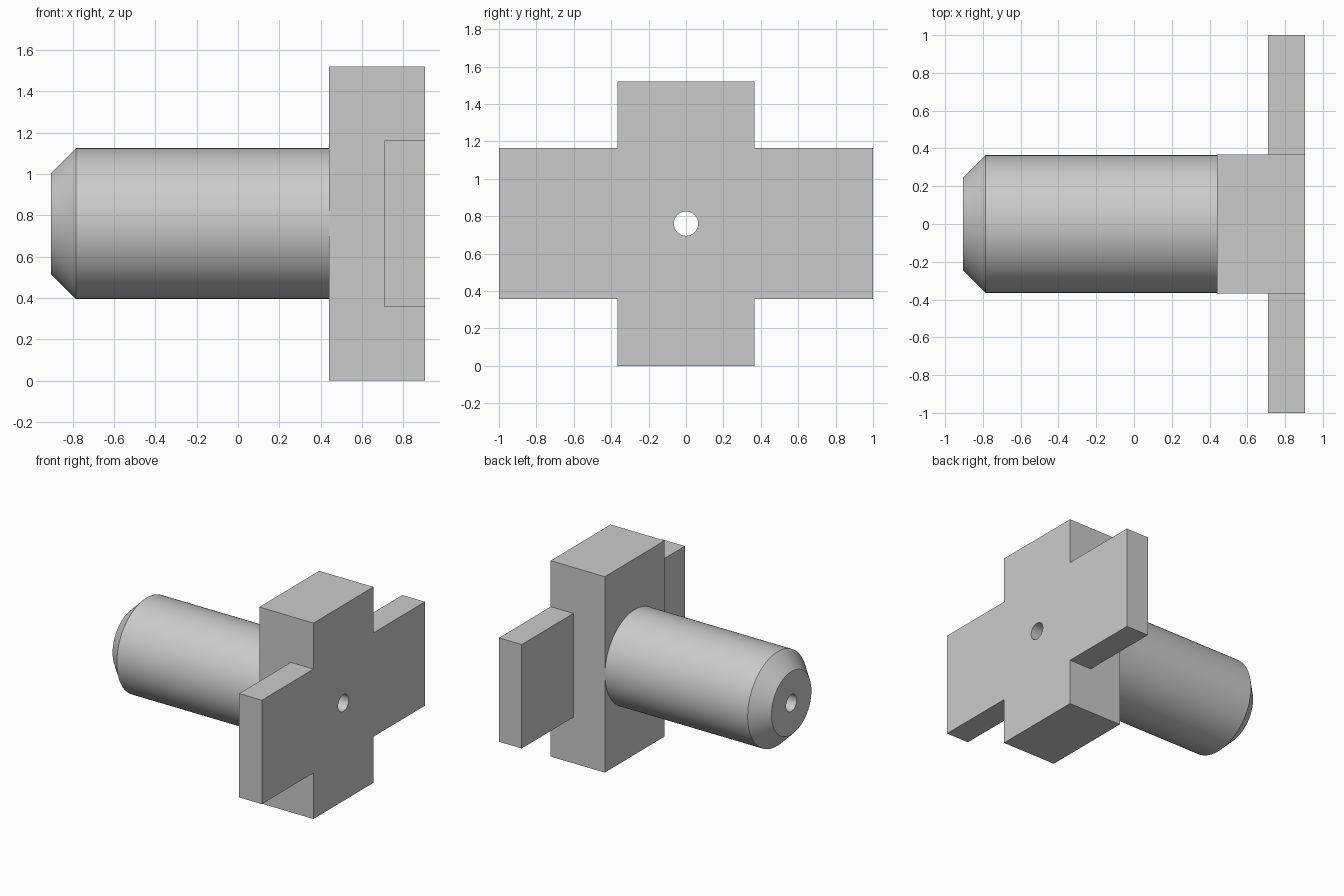
import bpy, bmesh, math
from mathutils import Matrix, Vector

if "Cube" in bpy.data.objects:
    bpy.data.objects.remove(bpy.data.objects["Cube"], do_unlink=True)

AXIS_Z = 0.76       # height of the shaft axis
BORE = 0.065        # radius of the through hole
HALF = 0.367        # half width of the head block
FRONT, SHOULDER, TIP = 0.905, 0.44, -0.905

grey = bpy.data.materials.new("plain grey")
grey.use_nodes = True
colour = (0.6, 0.6, 0.6, 1)
grey.diffuse_color = colour
grey.node_tree.nodes["Principled BSDF"].inputs["Base Color"].default_value = colour


def finish(name, bm):
    bmesh.ops.recalc_face_normals(bm, faces=bm.faces)
    mesh = bpy.data.meshes.new(name)
    bm.to_mesh(mesh)
    bm.free()
    mesh.materials.append(grey)
    obj = bpy.data.objects.new(name, mesh)
    bpy.context.collection.objects.link(obj)
    return obj


def box(name, low, high):
    low, high = Vector(low), Vector(high)
    bm = bmesh.new()
    bmesh.ops.create_cube(bm, size=1, matrix=Matrix.Translation((low + high) / 2)
                          @ Matrix.Diagonal((*(high - low), 1)))
    return finish(name, bm)


def lathe(name, profile, steps=96):
    """Spin a closed (x, radius) profile around the shaft axis."""
    bm = bmesh.new()
    verts = [bm.verts.new((x, 0, AXIS_Z + r)) for x, r in profile]
    edges = [bm.edges.new((v, verts[i - 1])) for i, v in enumerate(verts)]
    bmesh.ops.spin(bm, geom=verts + edges, cent=(0, 0, AXIS_Z), axis=(1, 0, 0),
                   angle=math.tau, steps=steps, use_duplicate=False)
    bmesh.ops.remove_doubles(bm, verts=bm.verts, dist=0.0005)
    return finish(name, bm)


def smooth(obj):
    bpy.ops.object.select_all(action="DESELECT")
    obj.select_set(True)
    bpy.context.view_layer.objects.active = obj
    bpy.ops.object.shade_smooth_by_angle(angle=math.radians(30))


# Hollow shaft with a chamfered tip
shaft = lathe("shaft", [(SHOULDER, BORE), (SHOULDER, 0.365), (-0.785, 0.365),
                        (TIP, 0.245), (TIP, BORE)])
smooth(shaft)

# Upright head block, drilled through along the shaft axis
head = box("head_block", (SHOULDER, -HALF, 0), (FRONT, HALF, 2 * AXIS_Z))
bm = bmesh.new()
bmesh.ops.create_cone(bm, cap_ends=True, segments=96, radius1=BORE, radius2=BORE, depth=2,
                      matrix=Matrix.Translation((SHOULDER, 0, AXIS_Z))
                      @ Matrix.Rotation(math.pi / 2, 4, "Y"))
drill = finish("drill_cutter", bm)
drill.hide_render = True
cut = head.modifiers.new("bore", "BOOLEAN")
cut.operation = "DIFFERENCE"
cut.solver = "EXACT"
cut.object = drill
bpy.context.view_layer.objects.active = head
bpy.ops.object.modifier_apply(modifier=cut.name)
bpy.data.objects.remove(drill, do_unlink=True)
smooth(head)

# Thin side arms, flush with the outer face of the head
for side, name in ((1, "back_arm"), (-1, "front_arm")):
    y0, y1 = sorted((side * HALF, side))
    box(name, (0.71, y0, 0.357), (FRONT, y1, 1.163))
